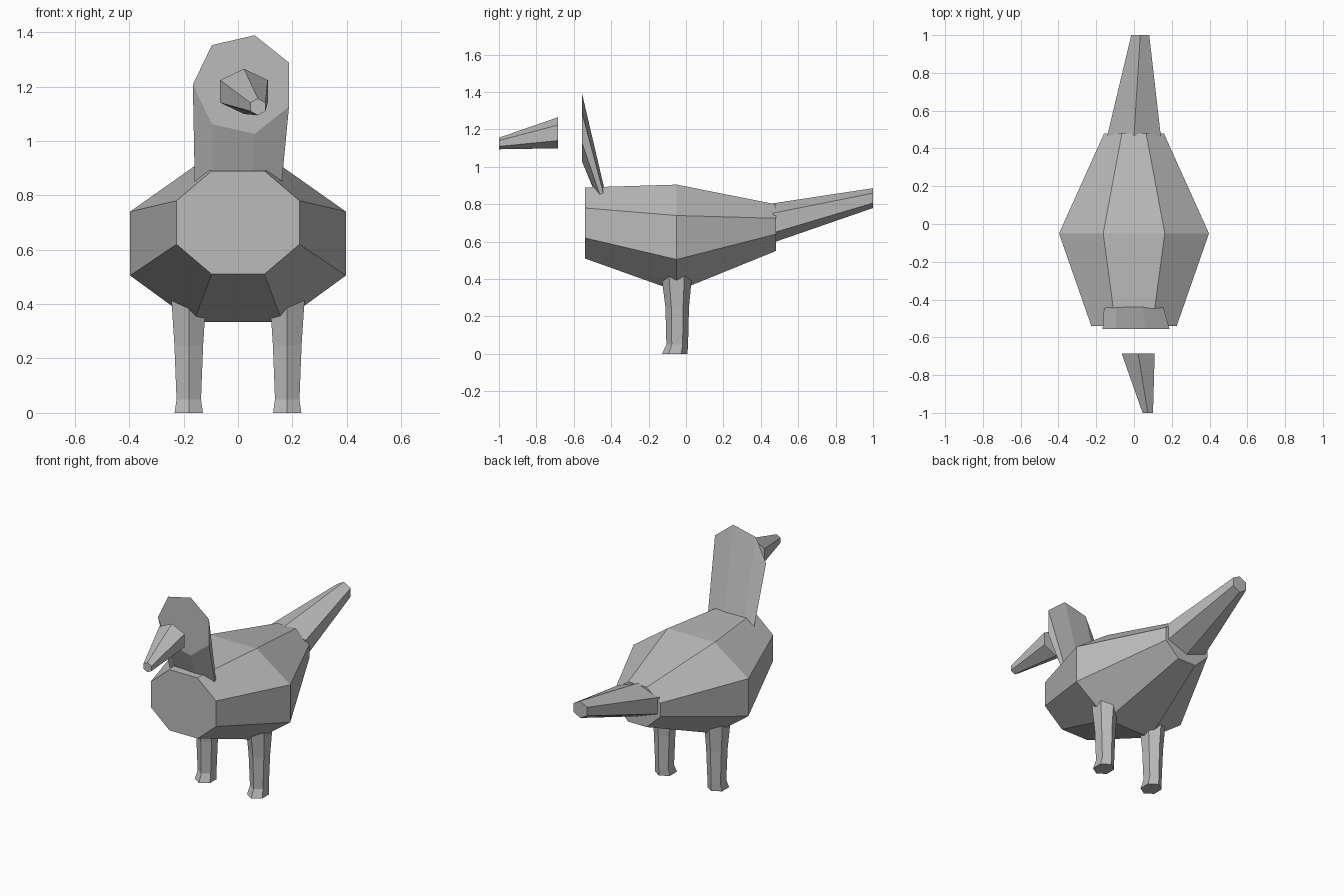
import bpy
import bmesh
from math import sin, cos, pi

cube = bpy.data.objects.get("Cube")
if cube:
    bpy.data.objects.remove(cube, do_unlink=True)

grey = bpy.data.materials.new("plain grey")
grey.use_nodes = True
colour = (0.5, 0.5, 0.5, 1)
grey.diffuse_color = colour
grey.node_tree.nodes["Principled BSDF"].inputs["Base Color"].default_value = colour


def loft(name, rings):
    """Join matching rings of points with flat faces and cap both ends."""
    bm = bmesh.new()
    loops = [[bm.verts.new(p) for p in ring] for ring in rings]
    for a, b in zip(loops, loops[1:]):
        for i in range(len(a)):
            j = (i + 1) % len(a)
            bm.faces.new((a[i], a[j], b[j], b[i]))
    bm.faces.new(loops[0])
    bm.faces.new(loops[-1])
    bmesh.ops.recalc_face_normals(bm, faces=bm.faces)
    mesh = bpy.data.meshes.new(name)
    bm.to_mesh(mesh)
    bm.free()
    mesh.materials.append(grey)
    obj = bpy.data.objects.new(name, mesh)
    bpy.context.collection.objects.link(obj)
    return obj


def oval(sides, cx, cy, rx, ry, start):
    angles = [start + 2 * pi * i / sides for i in range(sides)]
    return [(cx + rx * cos(a), cy + ry * sin(a)) for a in angles]


def upright_ring(y, sides, x, z, rx, rz, start=pi / 2):
    return [(px, y, pz) for px, pz in oval(sides, x, z, rx, rz, start)]


def body_ring(y, inner, outer, top, upper, lower, bottom):
    half = [(inner, top), (outer, upper), (outer, lower), (inner, bottom)]
    return [(x, y, z) for x, z in half] + [(-x, y, z) for x, z in reversed(half)]


# Body: three octagonal sections
loft("body", [
    body_ring(-0.54, 0.097, 0.226, 0.89, 0.78, 0.62, 0.51),
    body_ring(-0.05, 0.163, 0.397, 0.905, 0.74, 0.505, 0.335),
    body_ring(0.48, 0.064, 0.158, 0.80, 0.725, 0.64, 0.55),
])

# Neck and head: seven-sided flat face running down into the body
loft("neck_and_head", [
    upright_ring(-0.555, 7, 0.02, 1.207, 0.186, 0.186, pi),
    upright_ring(-0.40, 7, 0.002, 0.69, 0.158, 0.037, pi),
])

# Beak: floating tapered hexagon
loft("beak", [
    upright_ring(-0.685, 6, 0.022, 1.182, 0.101, 0.083),
    upright_ring(-1.0, 6, 0.073, 1.125, 0.032, 0.031),
])

# Tail: tapered hexagon rising behind the body
loft("tail", [
    upright_ring(0.465, 6, 0, 0.70, 0.164, 0.105),
    upright_ring(1.0, 6, 0.033, 0.833, 0.055, 0.053),
])

# Legs: hexagonal columns with a flared foot (height, y, rx, ry)
leg_sections = [(0, -0.06, 0.06, 0.068), (0.05, -0.047, 0.052, 0.058),
                (0.25, -0.047, 0.061, 0.063), (0.42, -0.05, 0.074, 0.082)]
for side, sign in (("left", 1), ("right", -1)):
    loft(side + "_leg", [
        [(x, y, z) for x, y in oval(6, sign * 0.181, cy, rx, ry, pi / 2)]
        for z, cy, rx, ry in leg_sections
    ])
